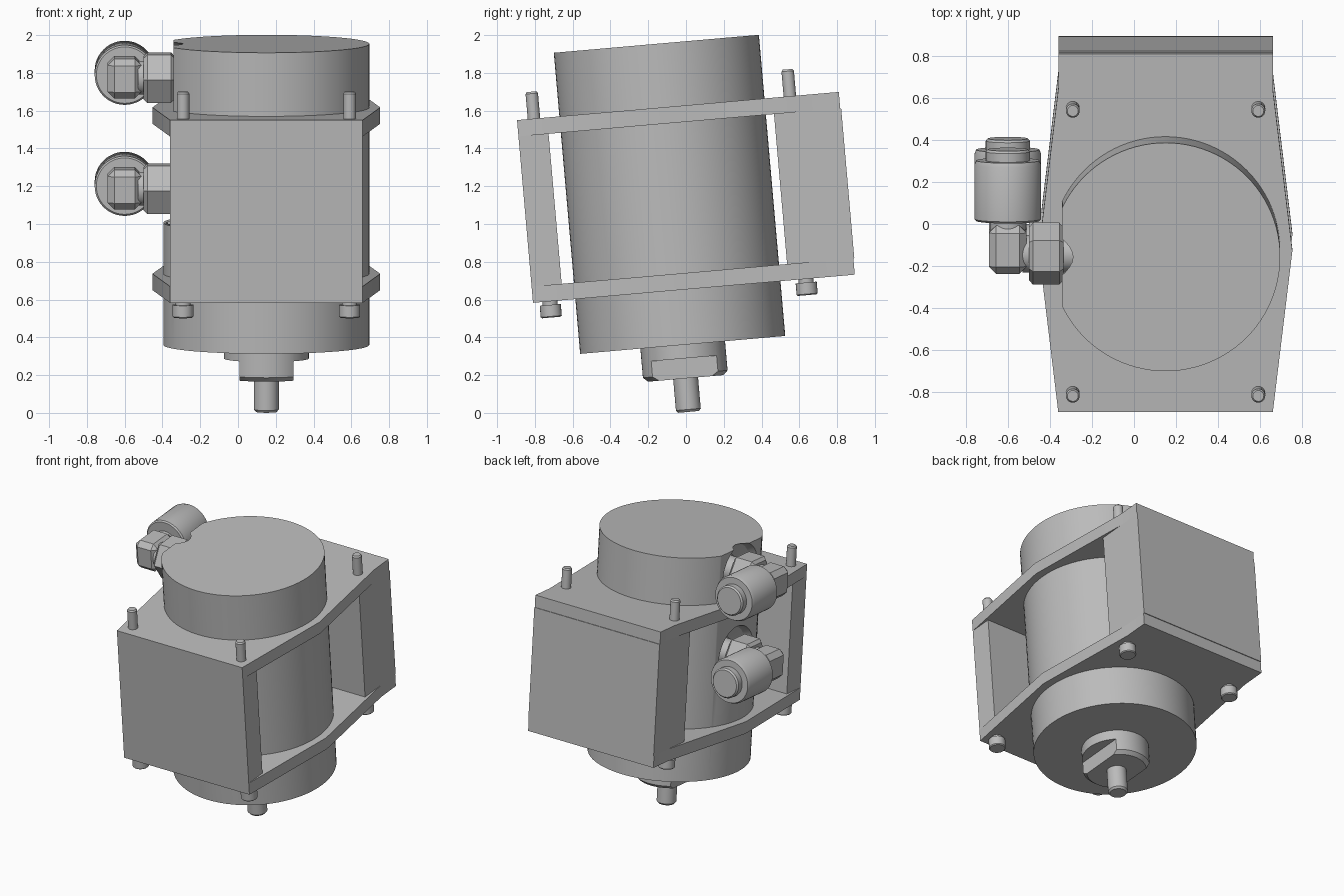
import bpy, bmesh, math
from mathutils import Matrix, Vector

cube = bpy.data.objects.get("Cube")
if cube:
    bpy.data.objects.remove(cube, do_unlink=True)

# The whole assembly leans five degrees; parts are built around the motor axis
LEAN = Matrix.Translation((0.15, -0.0175, 0.36)) @ Matrix.Rotation(math.radians(5), 4, 'X')

grey = bpy.data.materials.new("machined grey")
grey.use_nodes = True
colour = (0.5, 0.5, 0.5, 1)
grey.diffuse_color = colour
grey.node_tree.nodes["Principled BSDF"].inputs["Base Color"].default_value = colour


def shade(mesh):
    mesh.shade_smooth()
    mesh.set_sharp_from_angle(angle=math.radians(30))


def finish(name, bm):
    bmesh.ops.recalc_face_normals(bm, faces=bm.faces)
    mesh = bpy.data.meshes.new(name)
    bm.to_mesh(mesh)
    bm.free()
    mesh.materials.append(grey)
    shade(mesh)
    obj = bpy.data.objects.new(name, mesh)
    bpy.context.collection.objects.link(obj)
    obj.matrix_world = LEAN
    return obj


def box(name, low, high, bevel=0):
    low, high = Vector(low), Vector(high)
    bm = bmesh.new()
    bmesh.ops.create_cube(bm, size=1)
    bmesh.ops.scale(bm, vec=high - low, verts=bm.verts)
    bmesh.ops.translate(bm, vec=(low + high) / 2, verts=bm.verts)
    if bevel:
        bmesh.ops.bevel(bm, geom=bm.edges[:], offset=bevel, segments=1, affect='EDGES')
    return finish(name, bm)


def turned(name, profile, place=(0, 0, 0), axis='Z', sides=48, turn=0):
    """Stack rings of (radius, distance) along an axis and cap both ends."""
    aim = {'Z': Matrix(), 'Y': Matrix.Rotation(-math.pi / 2, 4, 'X'),
           'X': Matrix.Rotation(math.pi / 2, 4, 'Y')}[axis]
    m = Matrix.Translation(place) @ aim
    bm = bmesh.new()
    rings = []
    for r, d in profile:
        angles = [turn + math.tau * i / sides for i in range(sides)]
        rings.append([bm.verts.new(m @ Vector((r * math.cos(a), r * math.sin(a), d)))
                      for a in angles])
    for a, b in zip(rings, rings[1:]):
        for i in range(sides):
            j = (i + 1) % sides
            bm.faces.new((a[i], a[j], b[j], b[i]))
    bm.faces.new(rings[0])
    bm.faces.new(rings[-1])
    return finish(name, bm)


def prism(name, outline, bottom, top):
    bm = bmesh.new()
    face = bm.faces.new([bm.verts.new((x, y, bottom)) for x, y in outline])
    lifted = bmesh.ops.extrude_face_region(bm, geom=[face])["geom"]
    bmesh.ops.translate(bm, vec=(0, 0, top - bottom),
                        verts=[v for v in lifted if isinstance(v, bmesh.types.BMVert)])
    return finish(name, bm)


def cut(obj, cutters):
    """Subtract the cutters, keep the result as plain mesh, drop the cutters."""
    for c in cutters:
        mod = obj.modifiers.new("cut", 'BOOLEAN')
        mod.operation, mod.solver, mod.object = 'DIFFERENCE', 'EXACT', c
    bpy.context.view_layer.update()
    result = obj.evaluated_get(bpy.context.evaluated_depsgraph_get())
    mesh = bpy.data.meshes.new_from_object(result)
    obj.modifiers.clear()
    obj.data = mesh
    shade(mesh)
    for c in cutters:
        bpy.data.objects.remove(c, do_unlink=True)


PORTS = {"lower": 0.83, "upper": 1.42}

# Motor body with a flat for the ports and a countersink at each port
body = turned("motor_body", [(0.545, 0), (0.545, 1.6)], sides=96)
cutters = [box("flat_cutter", (-0.8, -0.5, 0.65), (-0.492, 0.5, 1.8))]
cutters += [turned("port_cutter", [(0.2, -0.52), (0.2, -0.492), (0.18, -0.44), (0.1, -0.38)],
                   (0, 0, height), 'X') for height in PORTS.values()]
cut(body, cutters)

# Mounting plates: hexagonal outline with a longer tail at the back
half = [(0.51, -0.77), (0.603, 0), (0.51, 0.77), (0.51, 0.94)]
outline = half + [(-x, y) for x, y in reversed(half)]
for name, low, high in (("lower_plate", 0.291, 0.378), ("upper_plate", 1.175, 1.262)):
    prism(name, outline, low, high)

# End walls between the plates
box("front_wall", (-0.51, -0.77, 0.378), (0.51, -0.61, 1.175))
box("back_wall", (-0.51, 0.588, 0.378), (0.51, 0.945, 1.175))

# Through bolts at the four corners
for side, x in (("left", 0.441), ("right", -0.441)):
    for end, y in (("front", -0.68), ("back", 0.68)):
        turned(f"{end}_{side}_bolt",
               [(0.05, 0.205), (0.056, 0.211), (0.056, 0.272), (0.04, 0.272), (0.04, 0.3),
                (0.033, 0.3), (0.033, 1.395), (0.026, 1.405)], (x, y, 0), sides=24)

# Spindle collar with two wrench flats, and the output shaft
collar = turned("spindle_collar", [(0.2, -0.178), (0.225, -0.155), (0.225, 0.01)], sides=64)
cut(collar, [box("wrench_cutter", (min(s * 0.143, s * 0.4), -0.4, -0.3),
                 (max(s * 0.143, s * 0.4), 0.4, -0.072)) for s in (-1, 1)])
turned("output_shaft", [(0.055, -0.356), (0.066, -0.343), (0.066, -0.17)], sides=32)

# Elbow fittings with silencer drums
for name, h in PORTS.items():
    turned(f"{name}_port_stem", [(0.09, -0.68), (0.09, -0.36)], (0, 0, h), 'X', 32)
    turned(f"{name}_port_nut", [(0.125, -0.65), (0.148, -0.63), (0.148, -0.505), (0.125, -0.485)],
           (0, 0, h), 'X', 6, math.pi / 6)
    box(f"{name}_elbow", (-0.84, -0.09, h - 0.105), (-0.66, 0.14, h + 0.105), 0.035)
    turned(f"{name}_silencer",
           [(0.085, 0.1), (0.085, 0.157), (0.15, 0.157), (0.159, 0.166), (0.159, 0.425),
            (0.15, 0.445), (0.105, 0.445), (0.105, 0.487), (0.095, 0.498)],
           (-0.75, 0, h), 'Y')
